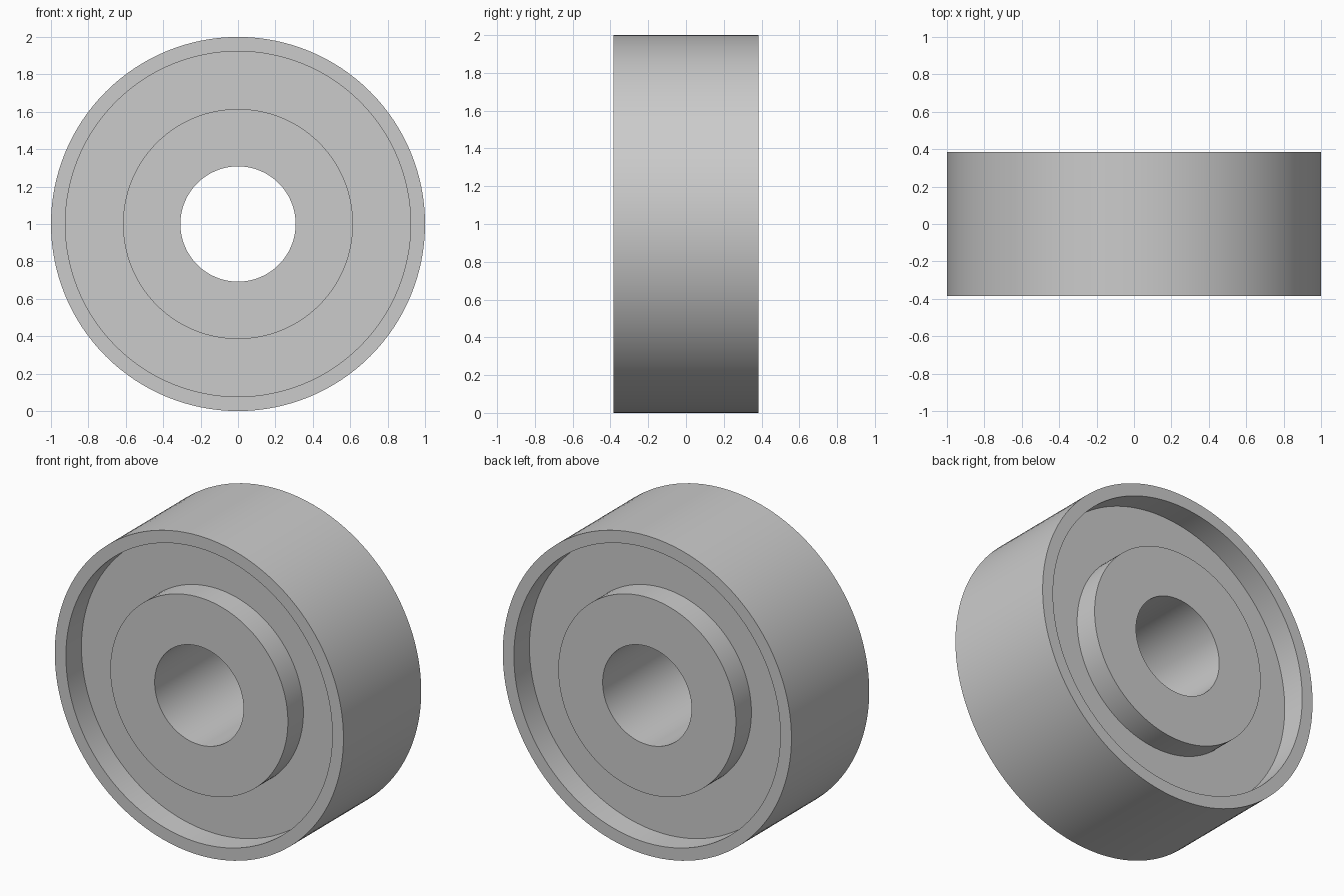
import bpy, bmesh, math
from mathutils import Matrix, Vector

cube = bpy.data.objects.get("Cube")
if cube:
    bpy.data.objects.remove(cube, do_unlink=True)

SEGMENTS = 128
OUTER, RIM_INNER, HUB, BORE = 1.0, 0.923, 0.615, 0.308
HALF_WIDTH, RECESS = 0.385, 0.154

# Plain grey material
grey = bpy.data.materials.new("light grey")
grey.use_nodes = True
colour = (0.6, 0.6, 0.6, 1)
grey.diffuse_color = colour
grey.node_tree.nodes["Principled BSDF"].inputs["Base Color"].default_value = colour

# Half cross-section as (radius, y), from outer wall to bore, then mirrored
floor = HALF_WIDTH - RECESS
front = [(OUTER, -HALF_WIDTH), (RIM_INNER, -HALF_WIDTH), (RIM_INNER, -floor),
         (HUB, -floor), (HUB, -HALF_WIDTH), (BORE, -HALF_WIDTH)]
profile = front + [(r, -y) for r, y in reversed(front)]

# Spin the closed section around the axle
bm = bmesh.new()
verts = [bm.verts.new((r, y, 0)) for r, y in profile]
edges = [bm.edges.new((v, verts[(i + 1) % len(verts)])) for i, v in enumerate(verts)]
bmesh.ops.spin(bm, geom=verts + edges, cent=(0, 0, 0), axis=(0, 1, 0),
               angle=math.tau, steps=SEGMENTS, use_merge=False)
bmesh.ops.remove_doubles(bm, verts=bm.verts, dist=0.0001)
bmesh.ops.recalc_face_normals(bm, faces=bm.faces)
bmesh.ops.transform(bm, matrix=Matrix.Translation(Vector((0, 0, OUTER))), verts=bm.verts)

mesh = bpy.data.meshes.new("roller_ring")
bm.to_mesh(mesh)
bm.free()
mesh.materials.append(grey)
ring = bpy.data.objects.new("roller_ring", mesh)
bpy.context.collection.objects.link(ring)

# Smooth walls with crisp rims
bpy.ops.object.select_all(action='DESELECT')
ring.select_set(True)
bpy.context.view_layer.objects.active = ring
bpy.ops.object.shade_smooth_by_angle(angle=math.radians(30))
